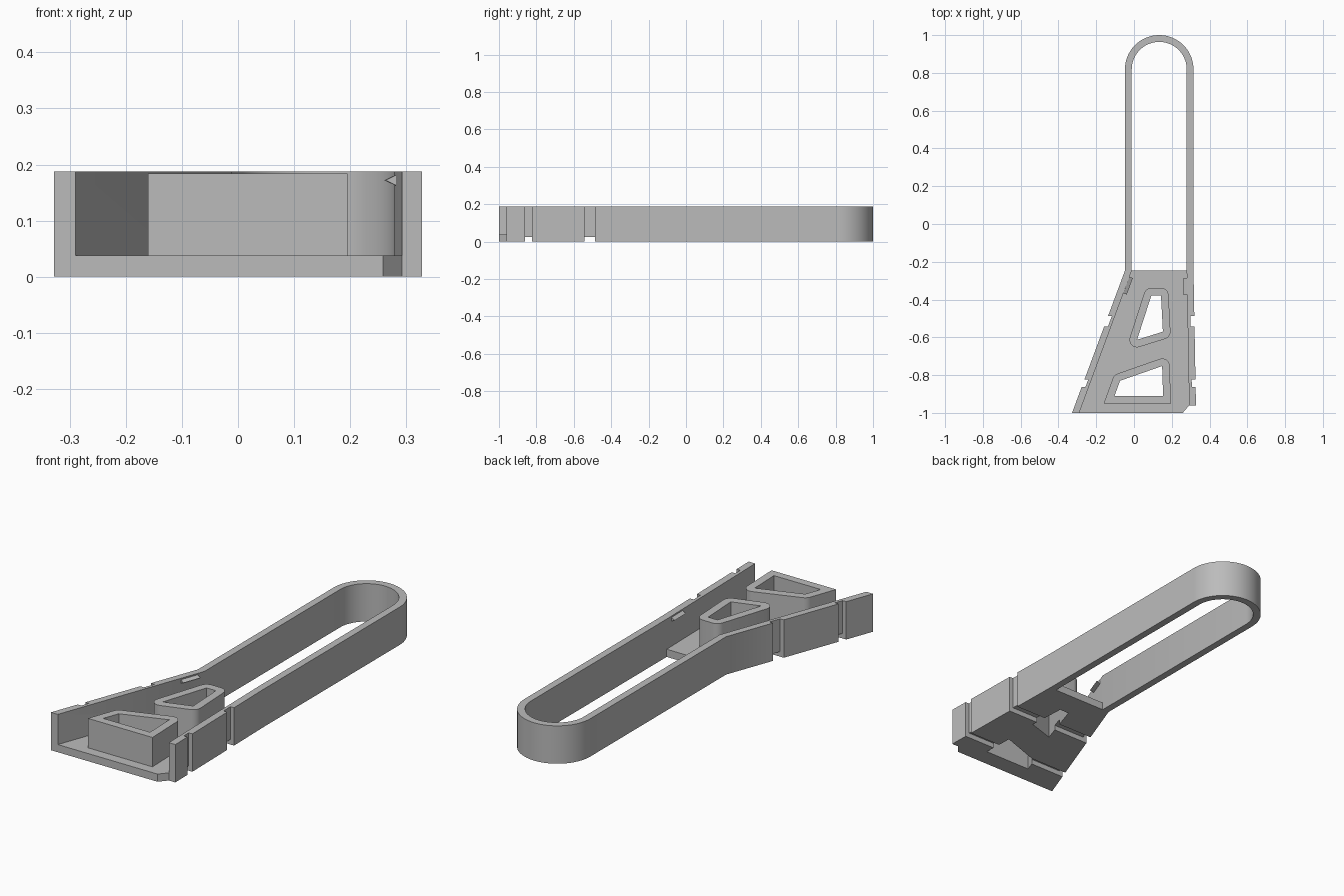
import bpy, bmesh, math
from mathutils import Vector

if "Cube" in bpy.data.objects:
    bpy.data.objects.remove(bpy.data.objects["Cube"])

grey = bpy.data.materials.new("plain grey")
grey.use_nodes = True
GREY = (0.5, 0.5, 0.5, 1)
grey.diffuse_color = GREY
grey.node_tree.nodes["Principled BSDF"].inputs["Base Color"].default_value = GREY

TOP, FLOOR, BOSS, GROOVE = 0.188, 0.038, 0.184, 0.025
BACK, FRONT, END = -0.247, -1.0, -0.96


def prism(name, outline, z0, z1):
    """Extrude a flat outline between two heights."""
    bm = bmesh.new()
    base = bm.faces.new([bm.verts.new((x, y, z0)) for x, y in outline])
    top = bmesh.ops.extrude_face_region(bm, geom=[base])["geom"]
    bmesh.ops.translate(bm, vec=(0, 0, z1 - z0),
                        verts=[g for g in top if isinstance(g, bmesh.types.BMVert)])
    bmesh.ops.recalc_face_normals(bm, faces=bm.faces)
    mesh = bpy.data.meshes.new(name)
    bm.to_mesh(mesh)
    bm.free()
    ob = bpy.data.objects.new(name, mesh)
    bpy.context.collection.objects.link(ob)
    mesh.materials.append(grey)
    return ob


def cut(ob, cutters):
    for c in cutters:
        mod = ob.modifiers.new("cut", "BOOLEAN")
        mod.operation, mod.solver, mod.object = "DIFFERENCE", "EXACT", c
        c.hide_render = True
        c.hide_set(True)


def smooth(ob):
    bpy.ops.object.select_all(action="DESELECT")
    ob.select_set(True)
    bpy.context.view_layer.objects.active = ob
    bpy.ops.object.shade_smooth_by_angle(angle=math.radians(30))


def arc(cx, cy, r, a0, a1, n):
    steps = [math.radians(a0 + (a1 - a0) * i / n) for i in range(n + 1)]
    return [(cx + r * math.cos(a), cy + r * math.sin(a)) for a in steps]


def grow(points, d, rounded):
    """Offset a counter-clockwise outline outwards; chosen corners are round."""
    out, n = [], len(points)
    for i in range(n):
        p, a, b = (Vector(points[k % n]) for k in (i, i - 1, i + 1))
        e0, e1 = (p - a).normalized(), (b - p).normalized()
        n0, n1 = Vector((e0.y, -e0.x)), Vector((e1.y, -e1.x))
        if rounded[i]:
            a0 = math.degrees(math.atan2(n0.y, n0.x))
            turn = math.degrees(n1.angle_signed(n0))
            out += arc(p.x, p.y, d, a0, a0 + turn, 10)
        else:
            out.append(tuple(p + (n0 + n1) * d / (1 + n0.dot(n1))))
    return out


def left_x(y):   # outer face of the slanted left wall
    return -0.048 + (y - BACK) * 0.28 / 0.753


def right_x(y):  # outer face of the slightly flared right wall
    return 0.315 + (BACK - y) * 0.013 / 0.713


# Looped wall: outer line one way, inner line back
CX, CY, R, T = 0.1335, 0.8185, 0.1815, 0.036
outer = [(right_x(END), END), (0.315, BACK)] + arc(CX, CY, R, 0, 180, 48) \
    + [(-0.048, BACK), (-0.328, FRONT)]
inner = [(-0.29, FRONT), (-0.012, BACK)] + arc(CX, CY, R - T, 180, 0, 48) \
    + [(0.279, BACK), (0.292, END)]
wall = prism("looped_wall", outer + inner, 0, TOP)

# Floor plate with a clipped front corner
floor = prism("floor_plate", [(-0.29, FRONT), (0.258, FRONT), (0.292, END),
                              (0.279, BACK), (-0.012, BACK)], 0, FLOOR)

# Strap grooves: across the underside and up both outer sides
grooves, notches = [], []
for y0, y1 in ((-0.542, -0.487), (-0.862, -0.823)):
    grooves.append(prism("groove_cutter", [(-0.5, y0), (0.5, y0), (0.5, y1), (-0.5, y1)],
                         -0.05, GROOVE))
    for side, edge in ((-1, left_x), (1, right_x)):
        notches.append(prism("notch_cutter", [
            (edge(y0) - side * 0.02, y0), (edge(y0) + side * 0.1, y0),
            (edge(y1) + side * 0.1, y1), (edge(y1) - side * 0.02, y1)], -0.05, 0.3))
cut(wall, grooves + notches)
cut(floor, grooves)

# Hollow bosses, open through the floor
bosses = {
    "front_boss": ([(-0.103, -0.91), (0.154, -0.91), (0.149, -0.752), (-0.074, -0.83)],
                   (False, False, True, True)),
    "rear_boss": ([(0.016, -0.613), (0.153, -0.57), (0.143, -0.378), (0.092, -0.378)],
                  (True,) * 4),
}
for name, (hole, rounded) in bosses.items():
    boss = prism(name, grow(hole, 0.04, rounded), FLOOR, BOSS)
    hole_cutter = prism(name + "_cutter", hole, -0.05, 0.3)
    cut(boss, [hole_cutter])
    cut(floor, [hole_cutter])
    smooth(boss)
smooth(wall)


# Small wedge-shaped catches near the top of the inner faces
def catch(name, start, end, inward):
    ob = prism(name, [(0, -0.009), (0.019, 0), (0, 0.009)], 0, 1)
    a, b, n = Vector((*start, 0.172)), Vector((*end, 0.172)), Vector((*inward, 0))
    for v in ob.data.vertices:
        x, y, t = v.co
        v.co = a.lerp(b, t) + n * x + Vector((0, 0, y))
    bm = bmesh.new()
    bm.from_mesh(ob.data)
    bmesh.ops.recalc_face_normals(bm, faces=bm.faces)
    bm.to_mesh(ob.data)
    bm.free()


catch("right_catch", (0.2798, -0.285), (0.2813, -0.375), (-1, 0))
catch("left_catch", (-0.0242, -0.28), (-0.0562, -0.367), (0.938, -0.346))
